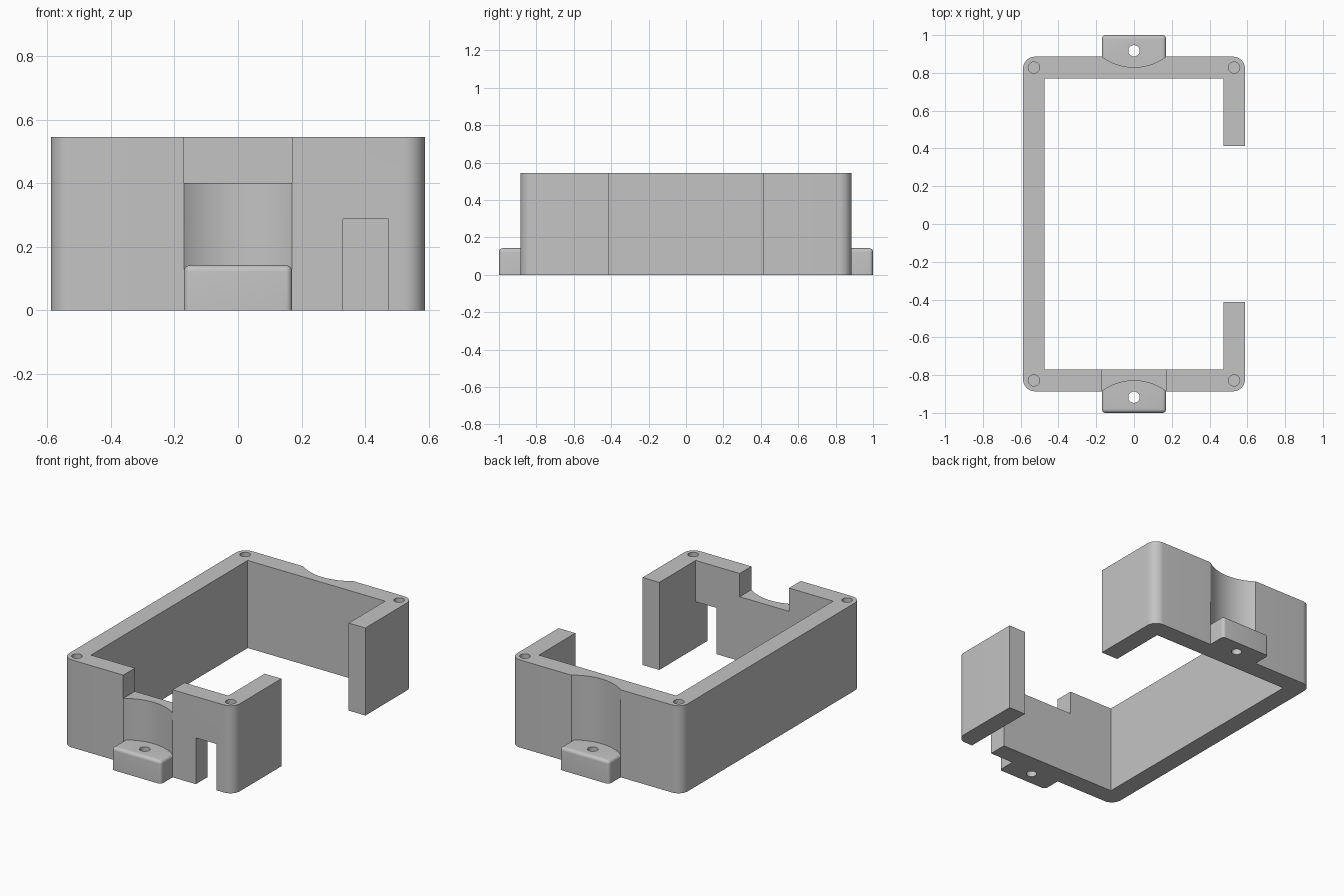
import bpy, bmesh, math

cube = bpy.data.objects.get("Cube")
if cube:
    bpy.data.objects.remove(cube, do_unlink=True)

HX, HY, HEIGHT, WALL = 0.588, 0.886, 0.545, 0.115
TAB_W, TAB_H, RADIUS, SAG = 0.17, 0.142, 0.065, 0.056

grey = bpy.data.materials.new("light grey")
grey.use_nodes = True
colour = (0.55, 0.55, 0.55, 1)
grey.diffuse_color = colour
grey.node_tree.nodes["Principled BSDF"].inputs["Base Color"].default_value = colour


def finish(name, bm):
    bmesh.ops.recalc_face_normals(bm, faces=bm.faces)
    mesh = bpy.data.meshes.new(name)
    bm.to_mesh(mesh)
    bm.free()
    mesh.materials.append(grey)
    obj = bpy.data.objects.new(name, mesh)
    bpy.context.collection.objects.link(obj)
    return obj


def prism(name, points, z0, z1):
    bm = bmesh.new()
    face = bm.faces.new([bm.verts.new((x, y, z0)) for x, y in points])
    top = bmesh.ops.extrude_face_region(bm, geom=[face])["geom"]
    bmesh.ops.translate(bm, vec=(0, 0, z1 - z0),
                        verts=[v for v in top if isinstance(v, bmesh.types.BMVert)])
    return finish(name, bm)


def arc(cx, cy, r, start, end, steps):
    angles = [math.radians(start + (end - start) * i / steps) for i in range(steps + 1)]
    return [(cx + r * math.cos(a), cy + r * math.sin(a)) for a in angles]


def box(name, x0, x1, y0, y1, z0, z1):
    return prism(name, [(x0, y0), (x1, y0), (x1, y1), (x0, y1)], z0, z1)


def cylinder(name, x, y, r, z0, z1, sides=32):
    return prism(name, arc(x, y, r, 0, 360, sides)[:-1], z0, z1)


def combine(target, tool, operation):
    mod = target.modifiers.new(operation, "BOOLEAN")
    mod.operation, mod.solver, mod.object = operation, "EXACT", tool
    bpy.ops.object.select_all(action="DESELECT")
    bpy.context.view_layer.objects.active = target
    target.select_set(True)
    bpy.ops.object.modifier_apply(modifier=mod.name)
    bpy.data.objects.remove(tool, do_unlink=True)


# Rounded outer shell
outline = []
for sx, sy, start in ((1, 1, 0), (-1, 1, 90), (-1, -1, 180), (1, -1, 270)):
    outline += arc(sx * (HX - RADIUS), sy * (HY - RADIUS), RADIUS, start, start + 90, 10)
shell = prism("enclosure_frame", outline, 0, HEIGHT)

# Open interior, wide side opening, front notch and front cable slot
inner_x, inner_y = HX - WALL, HY - WALL
combine(shell, box("cavity", -inner_x, inner_x, -inner_y, inner_y, -0.1, 1), "DIFFERENCE")
combine(shell, box("side_opening", 0.3, 1, -0.413, 0.413, -0.1, 1), "DIFFERENCE")
combine(shell, box("cable_slot", 0.33, inner_x, -1, -0.7, -0.1, 0.288), "DIFFERENCE")
combine(shell, box("front_notch", -TAB_W, TAB_W, -1, -0.7, 0.4, 1), "DIFFERENCE")

# Blind screw holes in the corners
for sx in (-1, 1):
    for sy in (-1, 1):
        combine(shell, cylinder("screw_hole", sx * 0.53, sy * 0.828, 0.03, 0.25, 1), "DIFFERENCE")

# Screwdriver scallops and rounded mounting tabs at both ends
scallop_r = (TAB_W ** 2 + SAG ** 2) / (2 * SAG)
for side in (-1, 1):
    cy = side * (HY - SAG + scallop_r)
    combine(shell, cylinder("scallop", 0, cy, scallop_r, 0.1, 1, 96), "DIFFERENCE")

    tab = box("mounting_tab", -TAB_W, TAB_W, *sorted((side, side * 0.8)), 0, TAB_H)
    bm = bmesh.new()
    bm.from_mesh(tab.data)
    edges = []
    for e in bm.edges:
        mid = (e.verts[0].co + e.verts[1].co) / 2
        if mid.z > 0.01 and mid.y * side > 0.85:
            edges.append(e)
    bmesh.ops.bevel(bm, geom=edges, offset=0.02, segments=6, profile=0.5, affect="EDGES")
    bm.to_mesh(tab.data)
    bm.free()
    combine(shell, tab, "UNION")
    combine(shell, cylinder("tab_hole", 0, side * 0.917, 0.03, -0.1, 0.3), "DIFFERENCE")

bpy.ops.object.select_all(action="DESELECT")
shell.select_set(True)
bpy.context.view_layer.objects.active = shell
bpy.ops.object.shade_smooth_by_angle(angle=math.radians(30))
